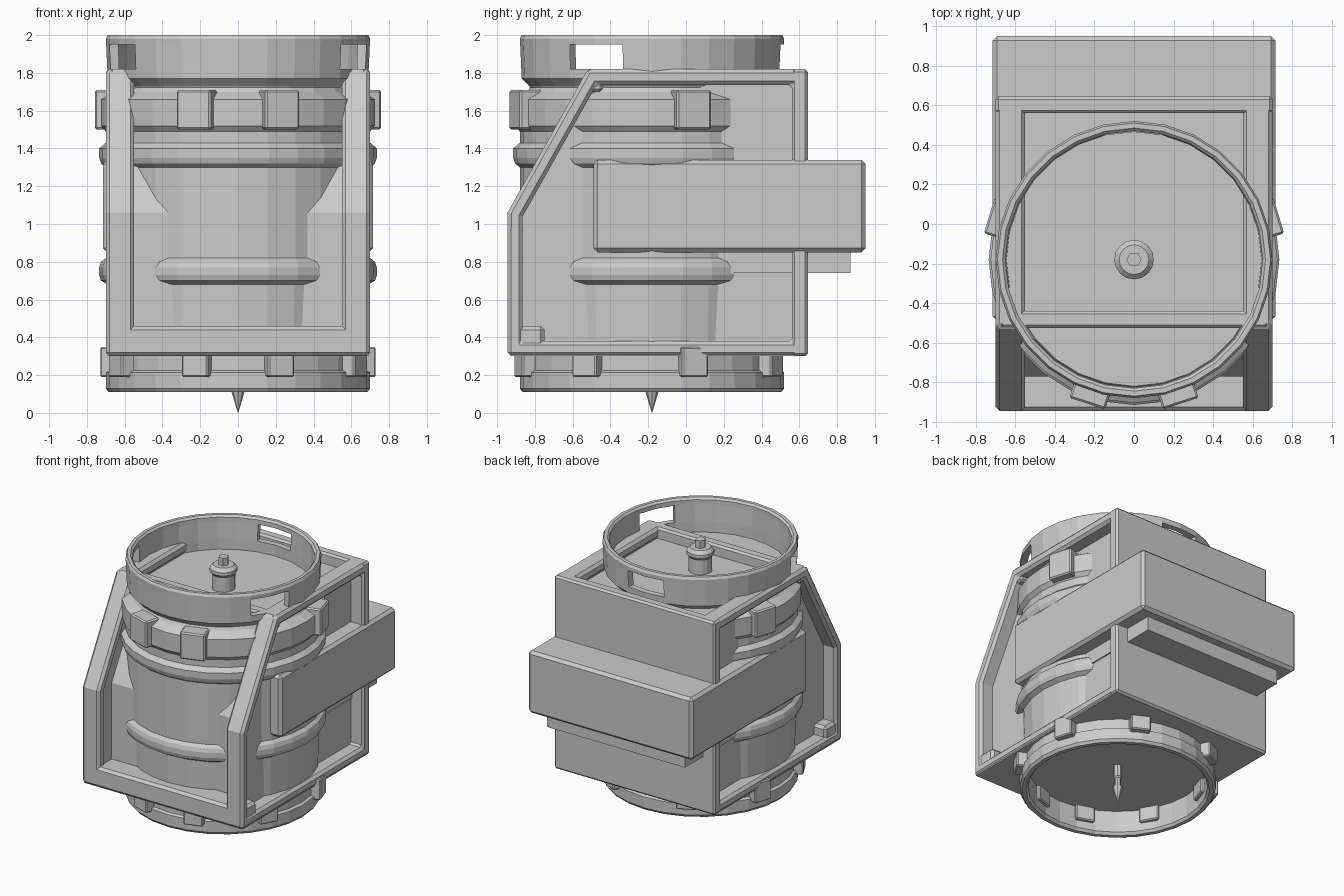
import bpy, bmesh
from math import sin, cos, pi, radians
from mathutils import Matrix, Vector

if "Cube" in bpy.data.objects:
    bpy.data.objects.remove(bpy.data.objects["Cube"])

CY = -0.18      # y of the drum axis
SEG = 28


def finish(name, bm, bevel=0):
    bmesh.ops.recalc_face_normals(bm, faces=bm.faces)
    me = bpy.data.meshes.new(name)
    bm.to_mesh(me)
    bm.free()
    ob = bpy.data.objects.new(name, me)
    bpy.context.collection.objects.link(ob)
    if bevel:
        m = ob.modifiers.new("bevel", 'BEVEL')
        m.width = bevel
        m.segments = 1
        m.limit_method = 'ANGLE'
    return ob


def box(name, x0, x1, y0, y1, z0, z1, bevel=0.0, matrix=None):
    bm = bmesh.new()
    bmesh.ops.create_cube(bm, size=1)
    for v in bm.verts:
        v.co = Vector((x0 + (v.co.x + .5) * (x1 - x0),
                       y0 + (v.co.y + .5) * (y1 - y0),
                       z0 + (v.co.z + .5) * (z1 - z0)))
    if matrix:
        bm.transform(matrix)
    return finish(name, bm, bevel)


def lathe(name, prof, closed=False, start=0, count=SEG, seg=SEG):
    """Revolve (r, z) points about the drum axis over count of seg steps."""
    bm = bmesh.new()
    full = count == seg
    cols = []
    for i in range(count if full else count + 1):
        a = 2 * pi * (start + i) / seg
        cols.append([bm.verts.new((r * cos(a), CY + r * sin(a), z)) for r, z in prof])
    n = len(prof)
    for i in range(count):
        p, q = cols[i], cols[(i + 1) % len(cols)]
        for j in range(n if closed else n - 1):
            k = (j + 1) % n
            bm.faces.new((p[j], q[j], q[k], p[k]))
    if closed and not full:
        bm.faces.new(cols[0])
        bm.faces.new(cols[-1])
    if not closed:
        bm.faces.new([c[0] for c in cols])
        bm.faces.new([c[-1] for c in cols])
    return finish(name, bm)


def prism(name, outer, x0, x1, inner=None, bevel=0.0):
    """Extrude a (y, z) outline along x, optionally with an opening."""
    bm = bmesh.new()
    o = [bm.verts.new((x0, y, z)) for y, z in outer]
    if inner:
        q = [bm.verts.new((x0, y, z)) for y, z in inner]
        n = len(o)
        faces = [bm.faces.new((o[i], o[(i + 1) % n], q[(i + 1) % n], q[i])) for i in range(n)]
    else:
        faces = [bm.faces.new(o)]
    ext = bmesh.ops.extrude_face_region(bm, geom=faces)
    for v in ext['geom']:
        if isinstance(v, bmesh.types.BMVert):
            v.co.x = x1
    if inner is None and len(bm.faces) < len(outer) + 2:
        bm.faces.new(o)
    return finish(name, bm, bevel)


# Drum body with clamp band and two bulged hoops
lathe("drum_body", [(.68, .30), (.69, .68), (.725, .70), (.735, .73), (.735, .77), (.725, .80),
                    (.70, .82), (.70, 1.30), (.725, 1.32), (.735, 1.35), (.735, 1.40), (.70, 1.43),
                    (.70, 1.49), (.725, 1.52), (.725, 1.66), (.66, 1.70), (.64, 1.735)])

# Top collar: solid lower and upper hoops, with three windows between
lathe("collar_lower", [(.645, 1.72), (.645, 1.82), (.692, 1.82), (.69, 1.77), (.65, 1.73)], True)
lathe("collar_upper", [(.65, 1.95), (.65, 1.985), (.665, 2.0), (.69, 2.0), (.70, 1.98), (.698, 1.95)], True)
for start, count in ((-1, 7), (8, 7), (17, 8)):
    lathe("collar_wall", [(.645, 1.82), (.65, 1.95), (.698, 1.95), (.692, 1.82)], True, start, count)

# Bottom collar
lathe("bottom_collar", [(.64, .31), (.64, .13), (.655, .11), (.685, .11), (.70, .13), (.70, .215),
                        (.68, .225), (.68, .31)], True)

# Valve knob on top and spike below
lathe("top_knob", [(.085, 1.72), (.085, 1.85), (.10, 1.87), (.10, 1.895), (.075, 1.92)], seg=16, count=16)
lathe("knob_tip", [(.038, 1.90), (.038, 1.98)], seg=6, count=6)
lathe("bottom_spike", [(.001, 0), (.034, .11), (.034, .13), (.022, .15), (.022, .20),
                       (.032, .21), (.032, .31)], seg=8, count=8)

# Clamp blocks around the band and the bottom collar
for a in (-72, 17):
    for ang in (a, 180 - a):
        m = Matrix.Translation((0, CY, 0)) @ Matrix.Rotation(radians(ang), 4, 'Z')
        box("clamp_block", .64, .765, -.095, .095, 1.50, 1.71, .01, m)
for a in (-72, -29, 18, 63):
    for ang in (a, 180 - a):
        m = Matrix.Translation((0, CY, 0)) @ Matrix.Rotation(radians(ang), 4, 'Z')
        box("foot_block", .61, .745, -.072, .072, .19, .35, .008, m)

# Recessed core of the housing
OUT = [(-.945, .30), (.645, .30), (.645, 1.82), (-.52, 1.82), (-.945, 1.06)]
INN = [(-.865, .38), (.565, .38), (.565, 1.735), (-.475, 1.735), (-.865, 1.04)]
CORE = [(-.77, .31), (.63, .31), (.63, 1.735), (-.39, 1.735), (-.77, 1.06)]
PLATE = [(-.93, .31), (.63, .31), (.63, 1.80), (-.51, 1.80), (-.93, 1.06)]
prism("housing_core", CORE, -.58, .58)

# Side frames with backing plates
for s in (-1, 1):
    prism("side_frame", OUT, s * .55, s * .70, INN, .02)
    prism("side_plate", PLATE, s * .56, s * .59)

# Cross members and back wall
box("front_sill", -.69, .69, -.945, -.75, .30, .46, .02)
box("top_crossbar", -.68, .68, -.525, -.44, 1.70, 1.82, .015)
box("back_wall", -.70, .70, .56, .645, .30, 1.82, .015)
box("floor_plate", -.69, .69, -.93, .63, .30, .37)

# Saddle pack wrapped around the back, with a step below it
box("saddle_pack", -.715, .715, -.49, .95, .85, 1.34, .022)
box("saddle_step", -.60, .60, .17, .87, .74, .86)
